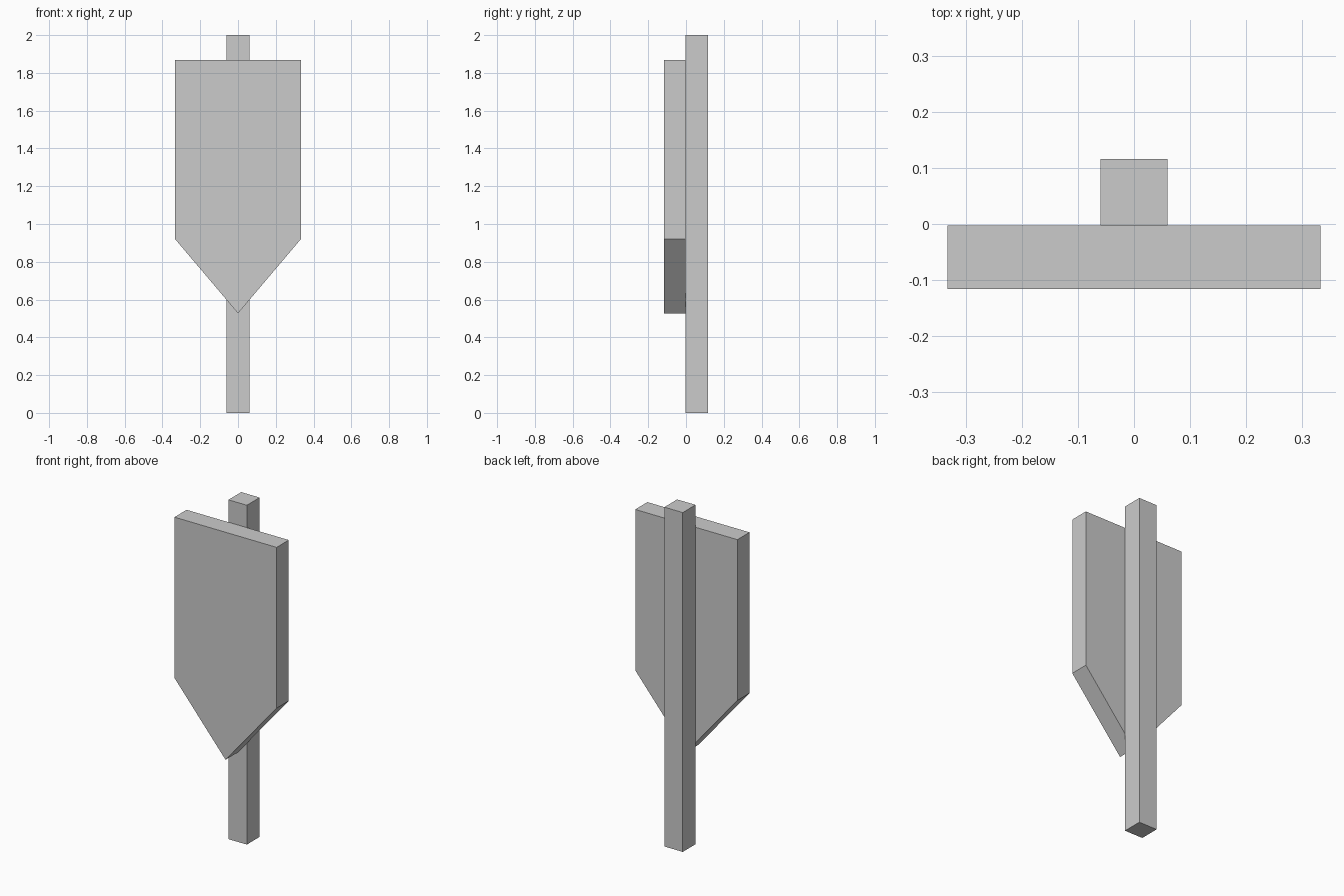
import bpy, bmesh
from mathutils import Vector

if "Cube" in bpy.data.objects:
    bpy.data.objects.remove(bpy.data.objects["Cube"])


def prism(name, profile, y0, y1):
    """Extrude an (x, z) outline from y0 back to y1."""
    bm = bmesh.new()
    face = bm.faces.new([bm.verts.new((x, y0, z)) for x, z in profile])
    ext = bmesh.ops.extrude_face_region(bm, geom=[face])
    verts = [v for v in ext["geom"] if isinstance(v, bmesh.types.BMVert)]
    bmesh.ops.translate(bm, verts=verts, vec=Vector((0, y1 - y0, 0)))
    bmesh.ops.recalc_face_normals(bm, faces=bm.faces)
    mesh = bpy.data.meshes.new(name)
    bm.to_mesh(mesh)
    bm.free()
    obj = bpy.data.objects.new(name, mesh)
    bpy.context.collection.objects.link(obj)
    return obj


# Square upright post
P = 0.06
prism("post", [(-P, 0), (P, 0), (P, 2), (-P, 2)], -0.003, 0.116)

# Pointed board fixed to the front of the post
W = 0.333
prism("sign_board",
      [(0, 0.527), (W, 0.92), (W, 1.868), (-W, 1.868), (-W, 0.92)],
      -0.116, -0.003)
